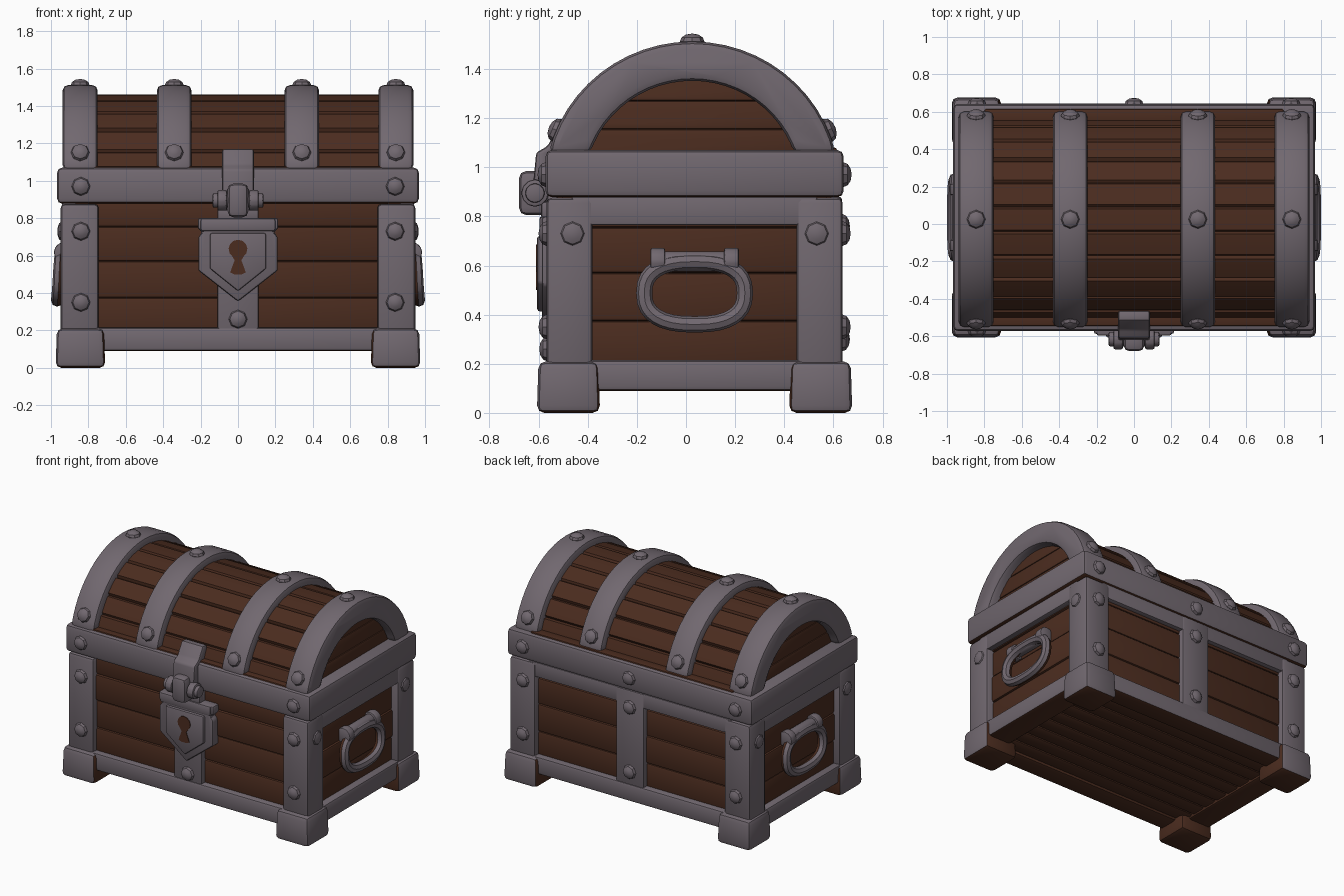
import bpy, bmesh, math, random
from mathutils import Vector

if "Cube" in bpy.data.objects:
    bpy.data.objects.remove(bpy.data.objects["Cube"])

random.seed(4)
CY = 0.035  # chest body centre in y; parts are modelled around it


def material(name, rgb):
    m = bpy.data.materials.new(name)
    m.diffuse_color = (*rgb, 1)
    m.use_nodes = True
    m.node_tree.nodes["Principled BSDF"].inputs["Base Color"].default_value = m.diffuse_color
    return m


IRON = material("iron grey", (0.165, 0.138, 0.16))
WOOD = material("dark brown wood", (0.070, 0.025, 0.0135))


def finish(name, bm, mat, bevel=0.0, brown_rule=None):
    bmesh.ops.recalc_face_normals(bm, faces=bm.faces)
    if bevel:
        edges = [e for e in bm.edges if len(e.link_faces) == 2 and e.calc_face_angle() > 0.5]
        bmesh.ops.bevel(bm, geom=edges, offset=bevel, segments=2, profile=0.5,
                        affect='EDGES', clamp_overlap=True)
    bmesh.ops.translate(bm, verts=bm.verts, vec=(0, CY, 0))
    me = bpy.data.meshes.new(name)
    me.materials.append(mat)
    if brown_rule:
        me.materials.append(WOOD)
        bm.normal_update()
        for f in bm.faces:
            f.material_index = int(brown_rule(f.normal))
    bm.to_mesh(me)
    bm.free()
    me.shade_smooth()
    me.set_sharp_from_angle(angle=math.radians(32))
    ob = bpy.data.objects.new(name, me)
    bpy.context.collection.objects.link(ob)
    return ob


def prism(name, pts, axis, a, b, mat, bevel=0.0):
    """Extrude a 2D profile from a to b; axis 'x' takes (y, z), axis 'y' takes (x, z)."""
    bm = bmesh.new()
    put = (lambda p, t: (t, p[0], p[1])) if axis == 'x' else (lambda p, t: (p[0], t, p[1]))
    lo = [bm.verts.new(put(p, a)) for p in pts]
    hi = [bm.verts.new(put(p, b)) for p in pts]
    bm.faces.new(lo)
    bm.faces.new(hi[::-1])
    n = len(pts)
    for i in range(n):
        bm.faces.new((lo[i], hi[i], hi[(i + 1) % n], lo[(i + 1) % n]))
    return finish(name, bm, mat, bevel)


def box(name, x, y, z, mat, bevel=0.012, rule=None, flare=1.0):
    bm = bmesh.new()
    bmesh.ops.create_cube(bm, size=1)
    for v in bm.verts:
        k = flare if v.co.z > 0 else 1.0  # narrower or wider top
        v.co = [(r[0] + r[1]) / 2 + c * abs(r[1] - r[0]) * s
                for r, c, s in zip((x, y, z), v.co, (k, k, 1))]
    return finish(name, bm, mat, bevel, rule)


def rod(name, p, axis, radius, length, segs=12, bevel=0.008):
    bm = bmesh.new()
    bmesh.ops.create_cone(bm, cap_ends=True, segments=segs, radius1=radius, radius2=radius, depth=length)
    rot = Vector((0, 0, 1)).rotation_difference(Vector(axis)).to_matrix()
    for v in bm.verts:
        v.co = rot @ v.co + Vector(p)
    return finish(name, bm, IRON, bevel)


def rivet(p, d, height=0.65):
    bm = bmesh.new()
    bmesh.ops.create_uvsphere(bm, u_segments=8, v_segments=6, radius=0.05)
    rot = Vector((0, 0, 1)).rotation_difference(Vector(d)).to_matrix()
    for v in bm.verts:
        v.co = rot @ Vector((v.co.x, v.co.y, v.co.z * height)) + Vector(p)
    finish("rivet", bm, IRON)


def mirror(s, a, b):
    return (s * a, s * b)


DY, DZ, WIDE = -0.01, 0.92, 1.015   # centre of the lid's arc, stretch in y
R_OUT, R_WOOD, R_IN = 0.592, 0.542, 0.432


def arc(r, a0, a1, n):
    angles = [math.radians(a0 + (a1 - a0) * i / n) for i in range(n + 1)]
    return [(DY + WIDE * r * math.cos(a), DZ + r * math.sin(a)) for a in angles]


# ---- body: core, planks
box("body_core", (-0.87, 0.87), (-0.54, 0.54), (0.13, 0.95), WOOD, 0)
seams = (0.19, 0.375, 0.57, 0.755, 0.90)
for z0, z1 in zip(seams, seams[1:]):
    for sy, name in ((-1, "front_plank"), (1, "back_plank")):
        d = 0.567 + random.uniform(-0.006, 0.006)
        box(name, (-0.8, 0.8), mirror(sy, 0.5, d), (z0, z1), WOOD, 0.014)
    for sx in (-1, 1):
        d = 0.9 + random.uniform(-0.006, 0.006)
        box("side_plank", mirror(sx, 0.84, d), (-0.48, 0.48), (z0, z1), WOOD, 0.014)

# ---- base rails (brown beneath), feet, corner posts
for s in (-1, 1):
    under_y = lambda n, s=s: n.z < -0.4 or n.y * s < -0.3
    under_x = lambda n, s=s: n.z < -0.4 or n.x * s < -0.3
    box("base_rail_long", (-0.93, 0.93), mirror(s, 0.46, 0.608), (0.09, 0.215), IRON, 0.018, under_y)
    box("base_rail_short", mirror(s, 0.77, 0.95), (-0.59, 0.59), (0.09, 0.215), IRON, 0.018, under_x)
    box("side_top_rail", mirror(s, 0.85, 0.942), (-0.5, 0.5), (0.765, 0.88), IRON, 0.008)
for sx in (-1, 1):
    for sy in (-1, 1):
        inner = lambda n, sx=sx, sy=sy: n.z < -0.4 or n.x * sx < -0.7 or n.y * sy < -0.7
        box("foot", mirror(sx, 0.71, 0.975), mirror(sy, 0.385, 0.642), (0, 0.21), IRON, 0.03, inner, 0.95)
        box("corner_post", mirror(sx, 0.745, 0.948), mirror(sy, 0.415, 0.603), (0.18, 0.876), IRON, 0.022)
        for z in (0.35, 0.73):
            rivet((sx * 0.84, sy * 0.603, z), (0, sy, 0))
        rivet((sx * 0.946, sy * 0.497, 0.73), (sx, 0, 0), 0.4)
box("back_top_rail", (-0.8, 0.8), (0.5, 0.595), (0.775, 0.88), IRON, 0.008)
box("front_centre_strip", (-0.11, 0.11), (-0.6, -0.5), (0.19, 0.89), IRON)
box("back_centre_strip", (-0.11, 0.11), (0.5, 0.6), (0.19, 0.88), IRON)
rivet((0, -0.6, 0.26), (0, -1, 0))
for z in (0.3, 0.76):
    rivet((0, 0.6, z), (0, 1, 0))

# ---- underside planks
for i in range(8):
    w = 0.94 / 8
    box("bottom_plank", (-0.8, 0.8), (-0.47 + i * w, -0.47 + (i + 1) * w), (0.105, 0.15), WOOD, 0.02)

# ---- lid: rim, curved planks, end boards
box("lid_rim", (-0.967, 0.967), (-0.607, 0.607), (0.878, 1.07), IRON, 0.026, lambda n: n.z < -0.5)
for sy in (-1, 1):
    box("lid_lower_plank", (-0.8, 0.8), mirror(sy, 0.5, 0.58), (1.03, 1.08), WOOD, 0.01)
N, A0 = 11, 12
step = (180 - 2 * A0) / N
profile = []
for k in range(N):
    a = A0 + k * step
    r = R_WOOD + random.uniform(-0.005, 0.004)
    profile += arc(R_WOOD - 0.016, a, a, 1)[:1] + arc(r, a + 1.2, a + step - 1.2, 2)
prism("lid_planks", profile, 'x', -0.85, 0.85, WOOD)
cuts = (1.05, 1.155, 1.27, 1.385)
for sx in (-1, 1):
    for z0, z1 in zip(cuts, cuts[1:]):
        zs = [z0 + (z1 - z0) * i / 4 for i in range(5)]
        ws = [math.sqrt(0.475 ** 2 - (z - DZ) ** 2) for z in zs]
        pts = list(zip(ws, zs)) + [(-w, z) for w, z in reversed(list(zip(ws, zs)))]
        prism("lid_end_board", pts, 'x', sx * 0.8, sx * 0.875, WOOD, 0.01)

# ---- iron straps over the lid with rivets
for sx in (-1, 1):
    for x0, x1, ri in ((0.75, 0.938, R_IN), (0.248, 0.434, 0.5)):
        a_out = math.degrees(math.asin(0.135 / R_OUT))
        a_in = math.degrees(math.asin(0.135 / ri))
        pts = arc(R_OUT, a_out, 180 - a_out, 24) + arc(ri, 180 - a_in, a_in, 24)
        prism("lid_strap", pts, 'x', sx * x0, sx * x1, IRON, 0.03)
        for a in (23, 90, 157):
            c, s = math.cos(math.radians(a)), math.sin(math.radians(a))
            rivet((sx * (x0 + x1) / 2, DY + WIDE * R_OUT * c, DZ + R_OUT * s), (0, c, s))
    for sy in (-1, 1):
        rivet((sx * 0.84, sy * 0.607, 0.97), (0, sy, 0))
rivet((0, 0.607, 0.97), (0, 1, 0))


# ---- lock plate with raised shield and keyhole
def both(half):
    return half + [(-x, z) for x, z in reversed(half) if x]


prism("lock_plate", both([(0.215, 0.80), (0.215, 0.745), (0.19, 0.725), (0.212, 0.70), (0.212, 0.52), (0, 0.355)]),
      'y', -0.622, -0.55, IRON, 0.012)
box("lock_lip", (-0.2, 0.2), (-0.632, -0.56), (0.73, 0.80), IRON)
prism("lock_shield", both([(0.15, 0.72), (0.15, 0.53), (0, 0.41)]), 'y', -0.641, -0.6, IRON, 0.01)
keyhole = [(0.05 * math.sin(t), 0.635 + 0.05 * math.cos(t)) for t in (0, 0.5, 1, 1.5, 2, 2.5)]
prism("keyhole", both(keyhole + [(0.018, 0.575), (0.042, 0.51), (0.02, 0.5)]), 'y', -0.645, -0.638, WOOD)
box("lock_neck", (-0.11, 0.11), (-0.625, -0.56), (0.79, 0.86), IRON)

# ---- hasp hinged over the lid rim
prism("hasp_strap", [(-0.5, 1.165), (-0.55, 1.17), (-0.60, 1.085), (-0.645, 1.06), (-0.66, 0.9),
                     (-0.59, 0.9), (-0.59, 1.05), (-0.5, 1.06)], 'x', -0.085, 0.085, IRON, 0.012)
rod("hasp_pin", (0, -0.65, 0.895), (1, 0, 0), 0.04, 0.27)
for sx in (-1, 1):
    rod("hasp_knuckle", (sx * 0.085, -0.65, 0.895), (1, 0, 0), 0.056, 0.05)
box("hasp_tongue", (-0.055, 0.055), (-0.715, -0.6), (0.805, 0.985), IRON, 0.03)

# ---- side handles: rounded ring hanging from a bar
for sx in (-1, 1):
    rod("handle_bar", (sx * 0.93, 0, 0.617), (0, 1, 0), 0.042, 0.32)
    for sy in (-1, 1):
        rod("handle_bracket", (sx * 0.93, sy * 0.15, 0.617), (0, 1, 0), 0.055, 0.06)
    bm = bmesh.new()
    M, K, t = 32, 8, 0.033
    root = lambda v: math.copysign(abs(v) ** 0.8, v)  # squarer than an ellipse
    rows = []
    for i in range(M):
        a = 2 * math.pi * i / M
        out = Vector((0, math.cos(a) / 0.205, math.sin(a) / 0.13)).normalized()
        mid = Vector((sx * (0.957 - 0.01 * math.sin(a)), 0.205 * root(math.cos(a)), 0.488 + 0.128 * root(math.sin(a))))
        rows.append([bm.verts.new(mid + out * t * math.cos(b) + Vector((t * math.sin(b), 0, 0)))
                     for b in (2 * math.pi * j / K for j in range(K))])
    for i in range(M):
        for j in range(K):
            p, q = rows[i], rows[(i + 1) % M]
            bm.faces.new((p[j], q[j], q[(j + 1) % K], p[(j + 1) % K]))
    finish("handle_ring", bm, IRON, 0, lambda n, sx=sx: n.x * sx < -0.3)
